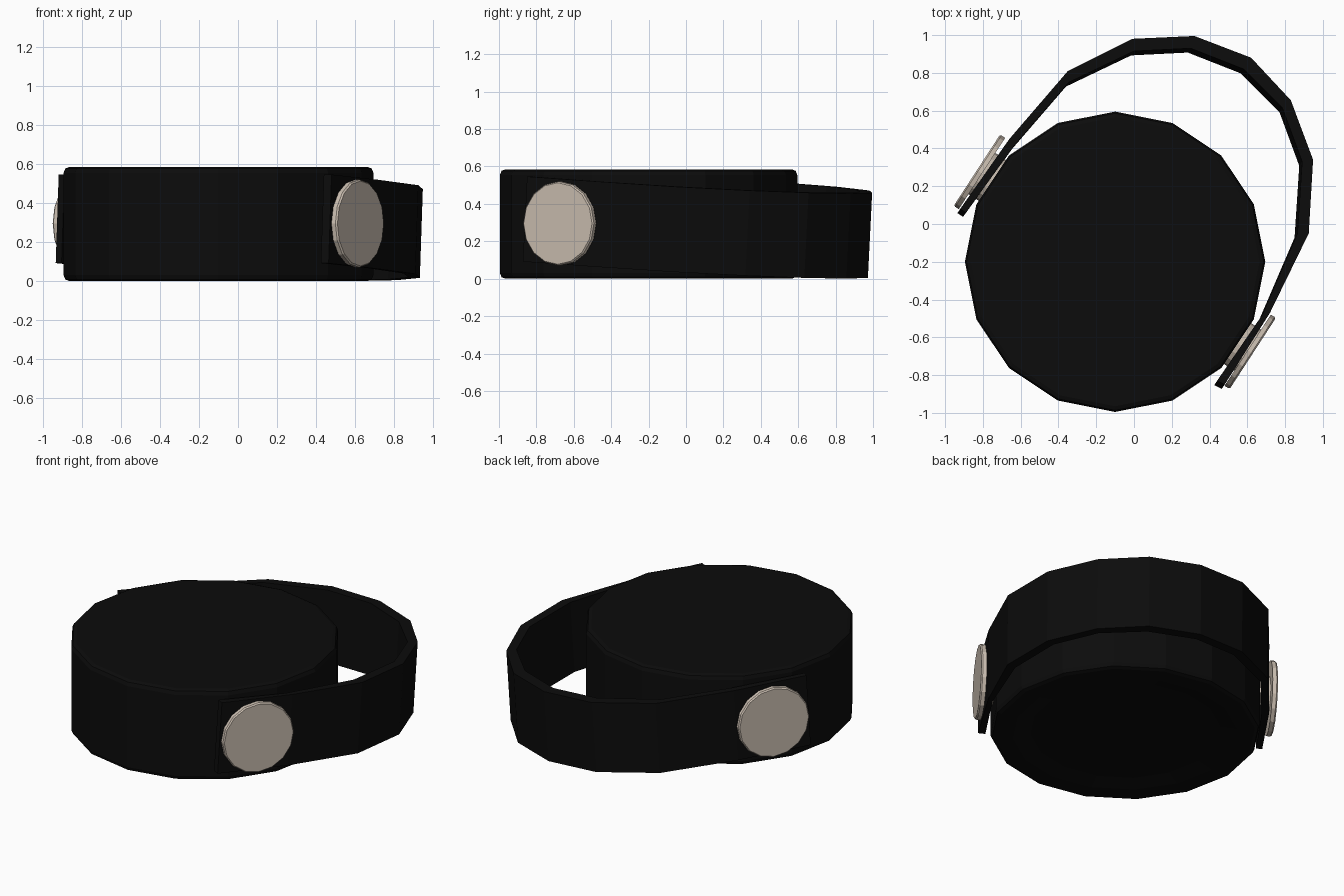
import bpy, bmesh, math
from mathutils import Vector

if "Cube" in bpy.data.objects:
    bpy.data.objects.remove(bpy.data.objects["Cube"])


def material(name, rgb):
    m = bpy.data.materials.new(name)
    m.diffuse_color = (*rgb, 1)
    m.use_nodes = True
    m.node_tree.nodes["Principled BSDF"].inputs["Base Color"].default_value = m.diffuse_color
    return m


black = material("black_rubber", (0.0035, 0.0035, 0.0035))
beige = material("beige_metal", (0.60, 0.52, 0.44))


def finish(bm, name, mat):
    bmesh.ops.recalc_face_normals(bm, faces=bm.faces[:])
    me = bpy.data.meshes.new(name)
    bm.to_mesh(me)
    bm.free()
    me.materials.append(mat)
    ob = bpy.data.objects.new(name, me)
    bpy.context.collection.objects.link(ob)
    return ob


def lathe(name, profile, centre, axis, mat, sides=16):
    """Turn a (radius, height) profile around an axis, closed at both ends."""
    bm = bmesh.new()
    rot = Vector(axis).to_track_quat('Z', 'Y')
    rings = []
    for r, h in profile:
        rings.append([bm.verts.new(rot @ Vector((r * math.cos(2 * math.pi * i / sides),
                                                 r * math.sin(2 * math.pi * i / sides), h)) + Vector(centre))
                      for i in range(sides)])
    for a, b in zip(rings, rings[1:]):
        for i in range(sides):
            j = (i + 1) % sides
            bm.faces.new((a[i], a[j], b[j], b[i]))
    bm.faces.new(rings[0])
    bm.faces.new(rings[-1])
    return finish(bm, name, mat)


# round body with softened rims and a shallow dished underside
lathe("round_body",
      [(0.56, 0.022), (0.66, 0.0), (0.765, 0.0), (0.786, 0.008), (0.795, 0.03),
       (0.795, 0.555), (0.786, 0.577), (0.765, 0.585)],
      (-0.1, -0.2, 0), (0, 0, 1), black)

# strap loop: outer and inner outline seen from above
outer = [(-0.92, 0.08), (-0.66, 0.45), (-0.35, 0.81), (-0.01, 0.98), (0.32, 0.995), (0.62, 0.88),
         (0.83, 0.655), (0.948, 0.34), (0.925, -0.05), (0.72, -0.47), (0.48, -0.85)]
inner = [(-0.89, 0.06), (-0.63, 0.42), (-0.345, 0.75), (0.0, 0.915), (0.30, 0.93), (0.58, 0.82),
         (0.785, 0.615), (0.89, 0.33), (0.865, -0.05), (0.68, -0.48), (0.44, -0.83)]
reach = Vector((0.56, 0.83))
TILT = 0.06


def strap_point(p, z):
    """Tilt the loop slightly downwards away from the buttons."""
    q = Vector(p) + reach * TILT * (z - 0.45)
    return (q.x, q.y, z + 0.065 - TILT * Vector(p).dot(reach))


bm = bmesh.new()
sections = [[bm.verts.new(strap_point(p, z)) for p, z in ((o, 0), (o, 0.455), (i, 0.455), (i, 0))]
            for o, i in zip(outer, inner)]
for a, b in zip(sections, sections[1:]):
    for k in range(4):
        n = (k + 1) % 4
        bm.faces.new((a[k], a[n], b[n], b[k]))
bm.faces.new(sections[0])
bm.faces.new(sections[-1])
finish(bm, "strap", black)

# disc buttons on both strap ends, each with a rivet into the body
for side, centre, sign in (("right", (0.602, -0.668, 0.295), 1), ("left", (-0.805, 0.267, 0.295), -1)):
    axis = (0.838 * sign, -0.545 * sign, 0)
    lathe(side + "_button", [(0.225, 0.0), (0.225, 0.024), (0.218, 0.032)], centre, axis, beige)
    lathe(side + "_rivet", [(0.13, -0.10), (0.13, 0.01)], centre, axis, beige)
